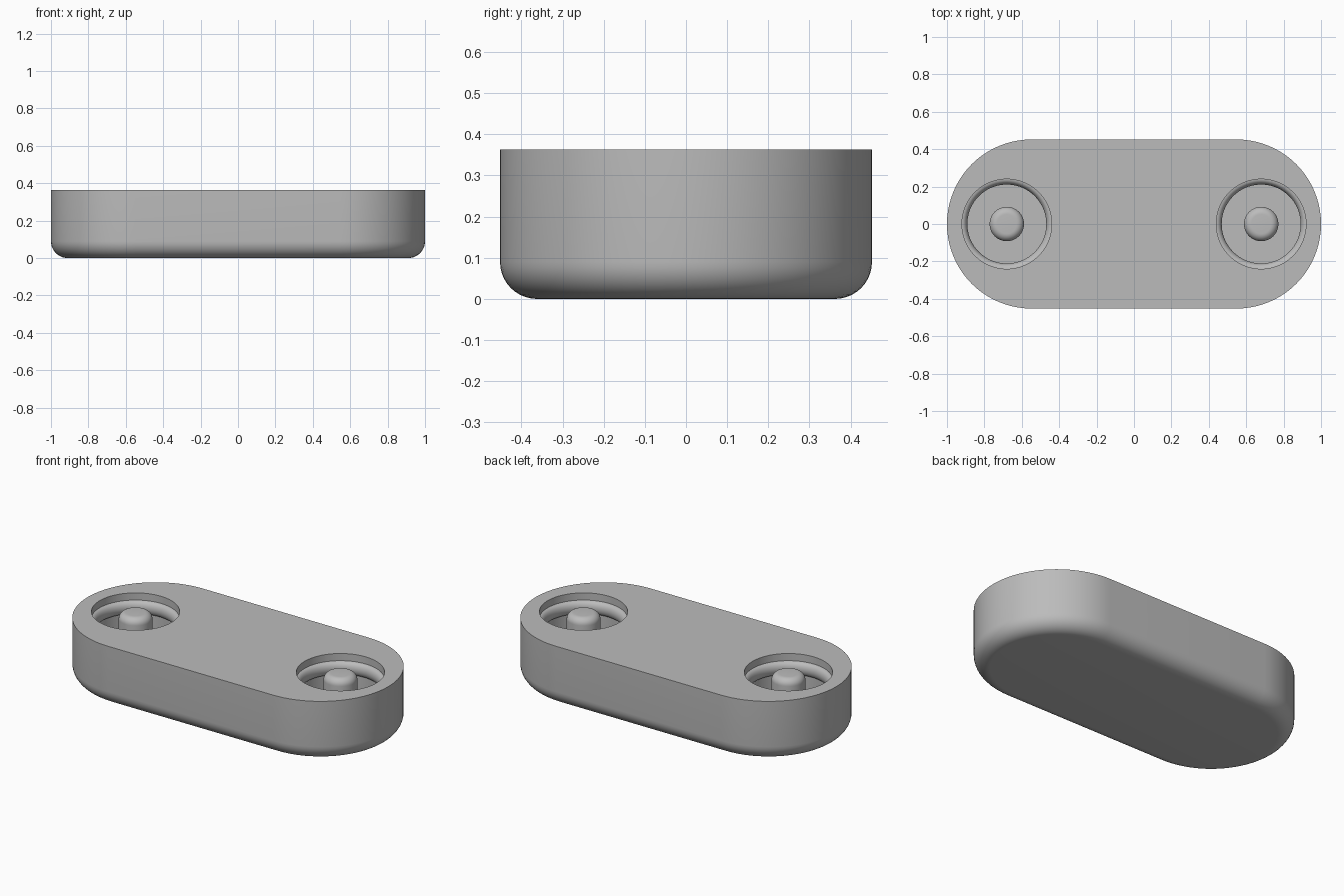
import bpy, bmesh, math

if "Cube" in bpy.data.objects:
    bpy.data.objects.remove(bpy.data.objects["Cube"])

L, W, H = 1.0, 0.452, 0.363      # half length, half width, height
FILLET = 0.09                    # bottom edge rounding
POCKET_X, POCKET_R = 0.68, 0.24
FLOOR = 0.13

grey = bpy.data.materials.new("grey plastic")
grey.diffuse_color = (0.5, 0.5, 0.5, 1)
grey.use_nodes = True
grey.node_tree.nodes["Principled BSDF"].inputs["Base Color"].default_value = grey.diffuse_color


def make(name, bm):
    bmesh.ops.recalc_face_normals(bm, faces=bm.faces)
    mesh = bpy.data.meshes.new(name)
    bm.to_mesh(mesh)
    bm.free()
    mesh.materials.append(grey)
    ob = bpy.data.objects.new(name, mesh)
    bpy.context.collection.objects.link(ob)
    return ob


def loft(name, rings):
    """Skin a stack of equal-length point rings and cap both ends."""
    bm = bmesh.new()
    loops = [[bm.verts.new(p) for p in ring] for ring in rings]
    n = len(loops[0])
    for a, b in zip(loops, loops[1:]):
        for i in range(n):
            j = (i + 1) % n
            bm.faces.new((a[i], a[j], b[j], b[i]))
    bm.faces.new(loops[0])
    bm.faces.new(loops[-1])
    return make(name, bm)


def stadium(r, z, n=40):
    pts = []
    for side in (1, -1):
        for i in range(n + 1):
            a = -math.pi / 2 + math.pi * i / n
            pts.append((side * (L - W + r * math.cos(a)), side * r * math.sin(a), z))
    return pts


def circle(x, r, z, n=72):
    return [(x + r * math.cos(2 * math.pi * i / n),
             r * math.sin(2 * math.pi * i / n), z) for i in range(n)]


def smooth(ob):
    bpy.ops.object.select_all(action='DESELECT')
    ob.select_set(True)
    bpy.context.view_layer.objects.active = ob
    bpy.ops.object.shade_smooth_by_angle(angle=math.radians(32))


# Body: rounded-end slab with a filleted bottom edge
rings = []
for i in range(11):
    a = math.pi / 2 * i / 10
    rings.append(stadium(W - FILLET + FILLET * math.sin(a), FILLET * (1 - math.cos(a))))
rings.append(stadium(W, H))
body = loft("body", rings)

# Pocket profile: floor, wall, retaining bead, mouth
profile = [(POCKET_R, FLOOR)]
for i in range(13):
    a = -math.pi / 2 + math.pi * i / 12
    profile.append((POCKET_R - 0.029 * math.cos(a), 0.28 + 0.04 * math.sin(a)))
profile.append((POCKET_R, H + 0.05))

# Post profile: cylinder with rounded top
post_profile = [(0.092, FLOOR - 0.01)]
for i in range(9):
    a = math.pi / 2 * i / 8
    post_profile.append((0.052 + 0.04 * math.cos(a), 0.32 + 0.04 * math.sin(a)))

for side, x in (("left", -POCKET_X), ("right", POCKET_X)):
    cutter = loft("pocket_cutter_" + side, [circle(x, r, z) for r, z in profile])
    cutter.hide_render = True
    mod = body.modifiers.new("pocket_" + side, 'BOOLEAN')
    mod.operation = 'DIFFERENCE'
    mod.solver = 'EXACT'
    mod.object = cutter
    bpy.context.view_layer.objects.active = body
    bpy.ops.object.modifier_apply(modifier=mod.name)
    bpy.data.objects.remove(cutter)
    smooth(loft("post_" + side, [circle(x, r, z, 48) for r, z in post_profile]))

smooth(body)
